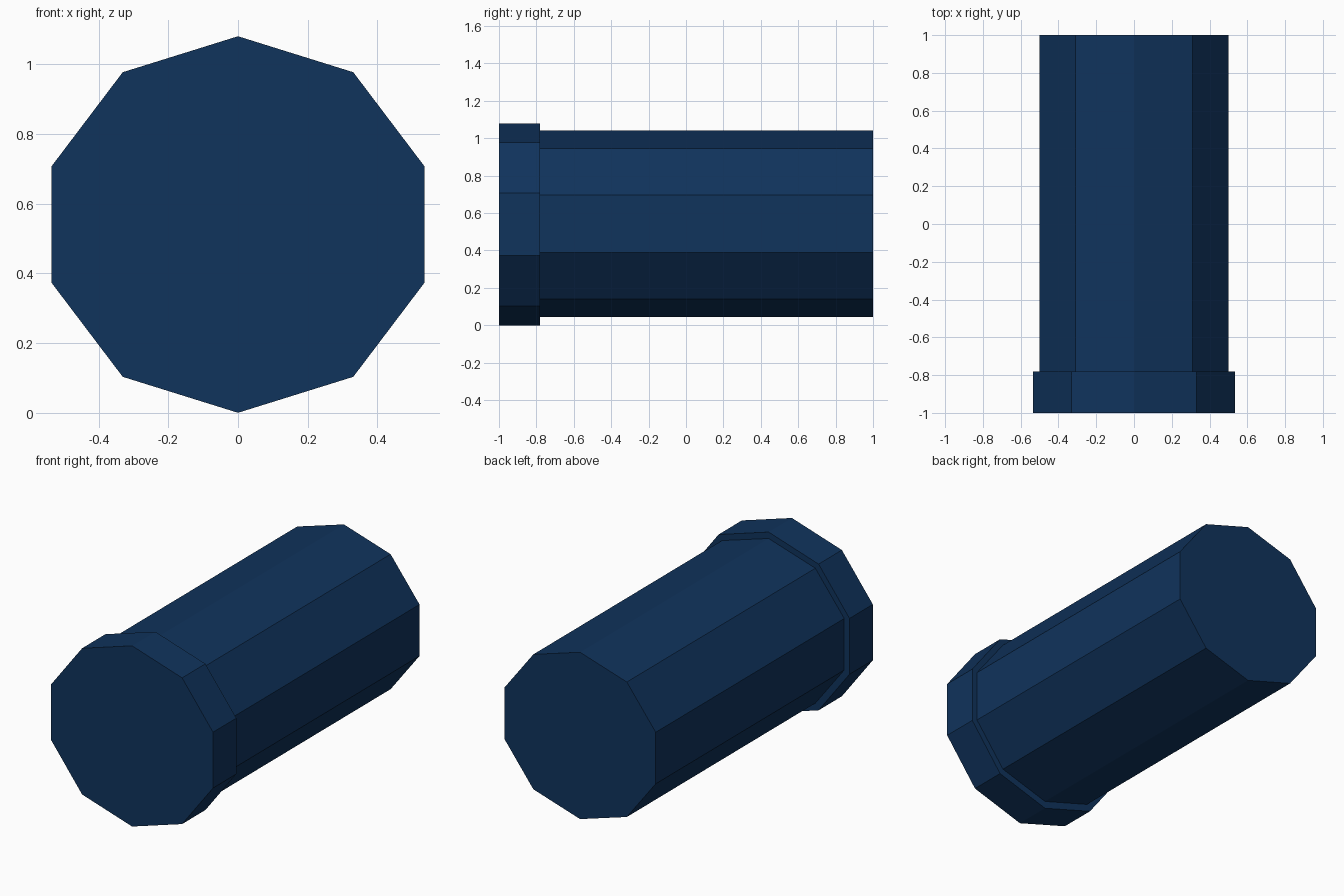
import bpy
import math

cube = bpy.data.objects.get("Cube")
if cube:
    bpy.data.objects.remove(cube, do_unlink=True)


def make_material(name, color):
    mat = bpy.data.materials.new(name)
    mat.use_nodes = True
    mat.diffuse_color = color
    mat.node_tree.nodes["Principled BSDF"].inputs["Base Color"].default_value = color
    return mat


navy = make_material("navy blue", (0.005, 0.033, 0.107, 1))


def decagon_prism(name, half_width, half_height, z, front, back):
    """Ten-sided prism lying along y, with one corner pointing up."""
    corner_radius = half_width / math.sin(math.radians(72))
    bpy.ops.mesh.primitive_cylinder_add(
        vertices=10, radius=1, depth=1,
        location=(0, (front + back) / 2, z),
        rotation=(math.pi / 2, 0, 0))
    obj = bpy.context.object
    obj.name = name
    obj.scale = (corner_radius, half_height, back - front)
    bpy.ops.object.transform_apply(location=False, rotation=True, scale=True)
    obj.data.materials.append(navy)
    return obj


# Wide cap at the front
decagon_prism("front_cap", 0.535, 0.54, 0.54, -1, -0.78)

# Long barrel, seated slightly inside the cap
decagon_prism("barrel", 0.5, 0.4985, 0.543, -0.8, 1)
